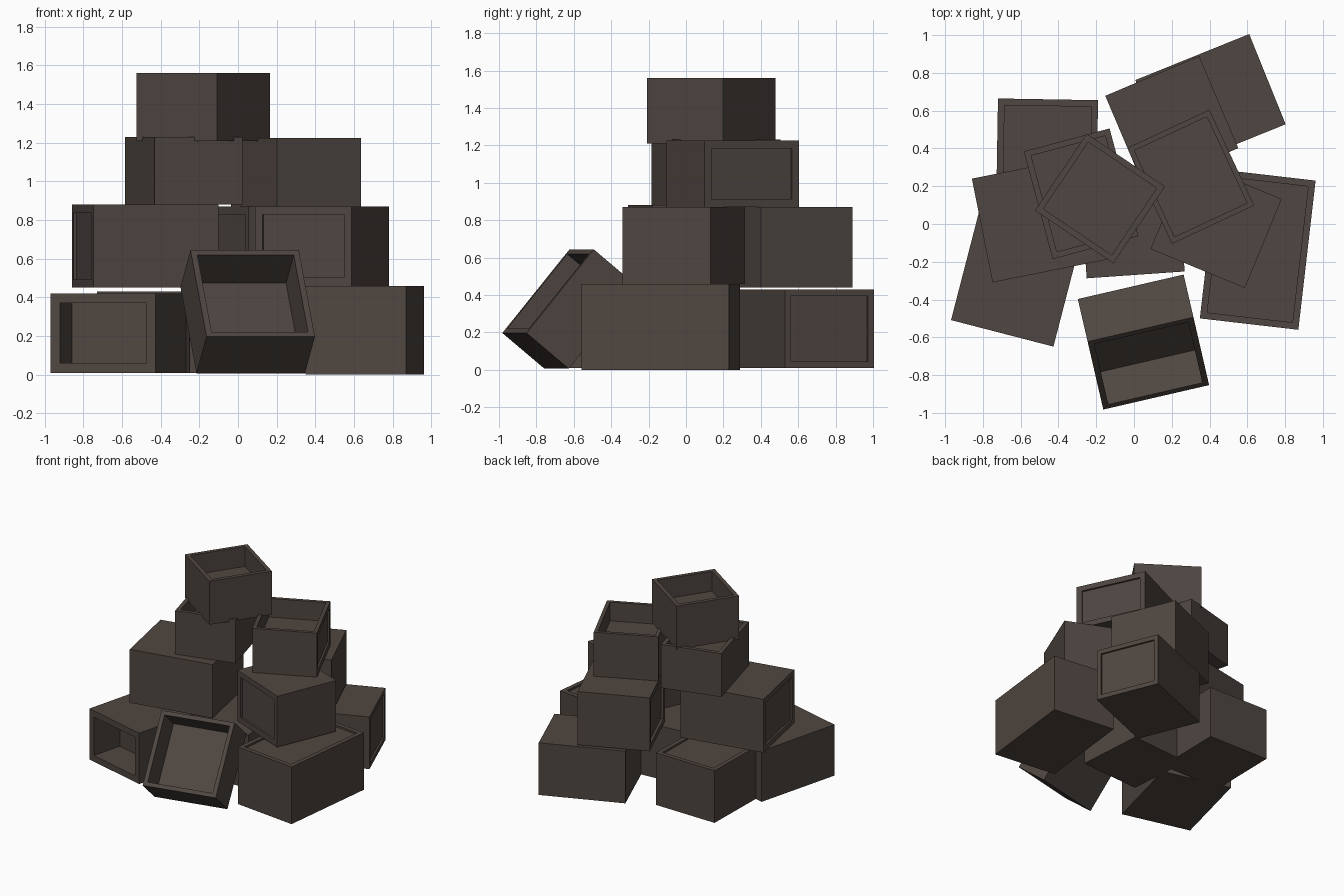
import bpy, bmesh, math
from mathutils import Matrix, Vector

if "Cube" in bpy.data.objects:
    bpy.data.objects.remove(bpy.data.objects["Cube"])

brown = bpy.data.materials.new("dark_brown_card")
brown.diffuse_color = (0.078, 0.061, 0.052, 1)
brown.use_nodes = True
brown.node_tree.nodes["Principled BSDF"].inputs["Base Color"].default_value = brown.diffuse_color

DIRS = {"top": (0, 0, 1), "front": (0, -1, 0), "back": (0, 1, 0),
        "left": (-1, 0, 0), "right": (1, 0, 0)}


def crate(name, centre, size, yaw, tilt=0, recess=()):
    """Box with recessed faces; recess = (side, rim width, depth) entries."""
    bm = bmesh.new()
    bmesh.ops.create_cube(bm, size=1)
    bmesh.ops.scale(bm, vec=size, verts=bm.verts)
    bm.normal_update()
    sides = {k: max(bm.faces, key=lambda f: f.normal.dot(Vector(d))) for k, d in DIRS.items()}
    for side, rim, depth in recess:
        face = sides[side]
        n = face.normal.copy()
        bmesh.ops.inset_region(bm, faces=[face], thickness=rim)
        # straight inner walls
        ext = bmesh.ops.extrude_discrete_faces(bm, faces=[face])["faces"][0]
        bmesh.ops.translate(bm, vec=-n * depth, verts=ext.verts)
    m = (Matrix.Translation(centre) @ Matrix.Rotation(math.radians(yaw), 4, "Z")
         @ Matrix.Rotation(math.radians(tilt), 4, "X"))
    bm.transform(m)
    me = bpy.data.meshes.new(name)
    bm.to_mesh(me)
    bm.free()
    me.materials.append(brown)
    ob = bpy.data.objects.new(name, me)
    bpy.context.collection.objects.link(ob)


def standing(name, x, y, w, d, z0, z1, yaw, *recess):
    crate(name, (x, y, (z0 + z1) / 2), (w, d, z1 - z0), yaw, 0, recess)


# bottom layer
standing("bottom_left_crate", -0.61, -0.24, 0.56, 0.70, 0.01, 0.42, -14.5, ("front", 0.07, 0.25))
standing("bottom_right_crate", 0.655, -0.135, 0.525, 0.795, 0.0, 0.46, -6.6, ("top", 0.05, 0.015))
standing("bottom_back_right_crate", 0.405, 0.645, 0.65, 0.515, 0.01, 0.43, 22, ("right", 0.05, 0.015))
standing("bottom_back_left_crate", -0.46, 0.38, 0.53, 0.56, 0.01, 0.43, -1, ("top", 0.05, 0.015))
standing("bottom_centre_crate", -0.01, 0.0, 0.52, 0.54, 0.01, 0.44, 4)

# open crate leaning against the front
crate("leaning_crate", (0.05, -0.625, 0.325), (0.575, 0.30, 0.58), 13, -39.5,
      [("front", 0.045, 0.23)])

# second layer
standing("second_left_crate", -0.48, 0.03, 0.66, 0.56, 0.45, 0.88, 11.3, ("left", 0.06, 0.015))
standing("second_right_crate", 0.435, 0.0, 0.54, 0.51, 0.46, 0.87, -22.5, ("front", 0.06, 0.015))
standing("second_back_crate", 0.20, 0.54, 0.54, 0.53, 0.44, 0.87, 23, ("left", 0.06, 0.02))

# third layer, open tops
standing("third_left_crate", -0.28, 0.16, 0.47, 0.59, 0.88, 1.23, 15, ("top", 0.045, 0.15))
standing("third_right_crate", 0.30, 0.25, 0.48, 0.56, 0.87, 1.225, 25,
         ("top", 0.04, 0.15), ("right", 0.06, 0.015))

# top open crate
standing("top_crate", -0.18, 0.135, 0.50, 0.49, 1.21, 1.56, -34, ("top", 0.045, 0.16))
